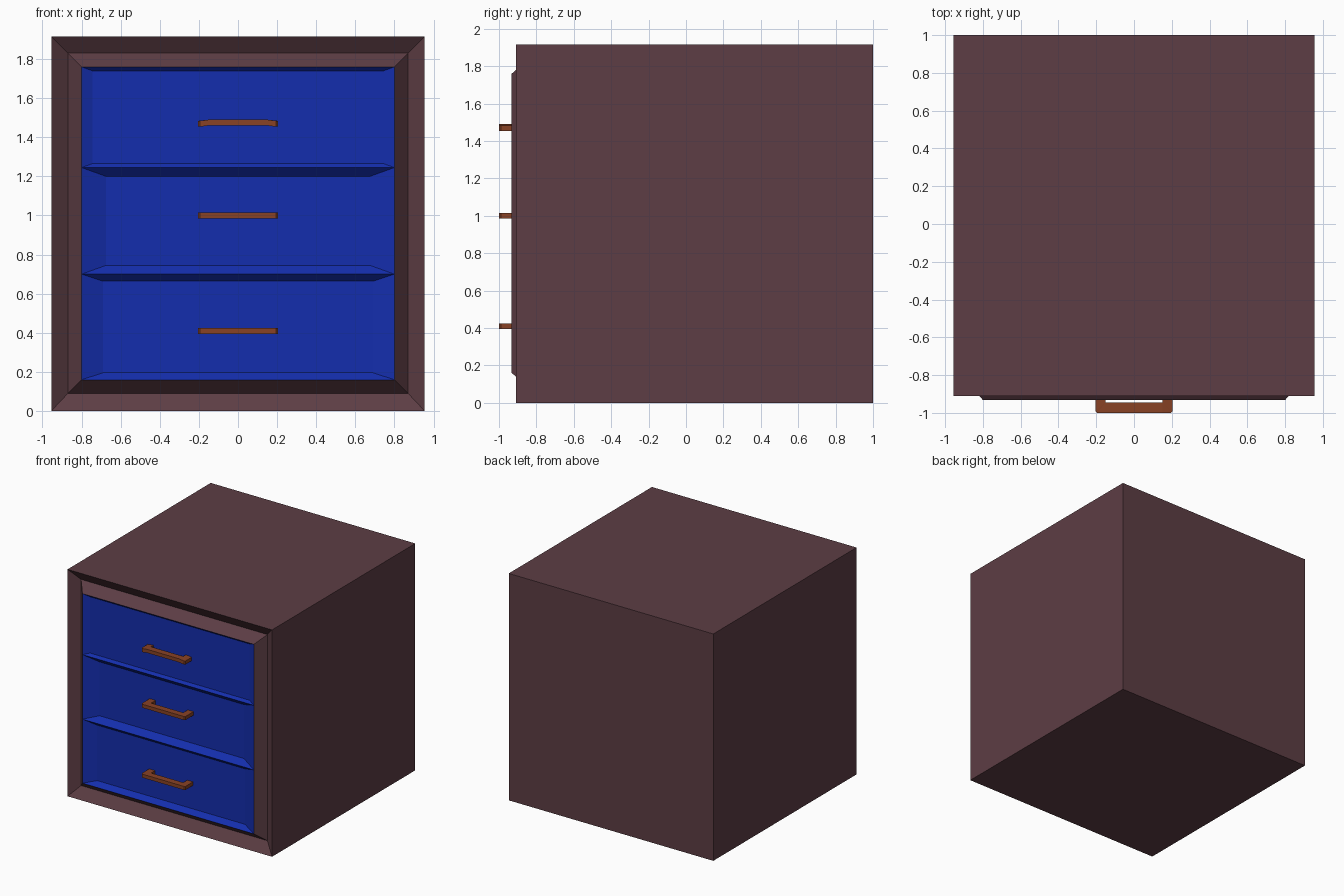
import bpy, bmesh

if "Cube" in bpy.data.objects:
    bpy.data.objects.remove(bpy.data.objects["Cube"])


def material(name, rgb):
    m = bpy.data.materials.new(name)
    m.diffuse_color = (*rgb, 1)
    m.use_nodes = True
    m.node_tree.nodes["Principled BSDF"].inputs["Base Color"].default_value = m.diffuse_color
    return m


WOOD = material("dark_wood", (0.109, 0.047, 0.058))
BLUE = material("blue_paint", (0.007, 0.027, 0.42))
BRONZE = material("bronze", (0.246, 0.054, 0.018))


def finish(bm, name, mat):
    bmesh.ops.recalc_face_normals(bm, faces=bm.faces)
    me = bpy.data.meshes.new(name)
    bm.to_mesh(me)
    bm.free()
    me.materials.append(mat)
    ob = bpy.data.objects.new(name, me)
    bpy.context.collection.objects.link(ob)
    return ob


def loft(name, rects, mat, cap_first, cap_last):
    """Bridge rectangles (x0, x1, z0, z1, y) one after another along y."""
    bm = bmesh.new()
    loops = [[bm.verts.new((x, y, z)) for x, z in ((x0, z0), (x1, z0), (x1, z1), (x0, z1))]
             for x0, x1, z0, z1, y in rects]
    for a, b in zip(loops, loops[1:]):
        for i in range(4):
            j = (i + 1) % 4
            bm.faces.new((a[i], a[j], b[j], b[i]))
    if cap_first:
        bm.faces.new(loops[0])
    if cap_last:
        bm.faces.new(loops[-1])
    return finish(bm, name, mat)


def handle(name, z, arch):
    """U-shaped pull: plan outline extruded upward, ends dropped by arch."""
    outline = [(-0.205, -0.87), (-0.205, -0.99), (-0.195, -1.0), (-0.15, -1.0),
               (0.15, -1.0), (0.195, -1.0), (0.205, -0.99), (0.205, -0.87),
               (0.15, -0.87), (0.15, -0.945), (-0.15, -0.945), (-0.15, -0.87)]
    bm = bmesh.new()
    face = bm.faces.new([bm.verts.new((x, y, z - 0.015)) for x, y in outline])
    ext = bmesh.ops.extrude_face_region(bm, geom=[face])
    top = [v for v in ext["geom"] if isinstance(v, bmesh.types.BMVert)]
    bmesh.ops.translate(bm, verts=top, vec=(0, 0, 0.03))
    for v in bm.verts:
        if abs(v.co.x) > 0.16:
            v.co.z -= arch
    bmesh.ops.triangulate(bm, faces=[f for f in bm.faces if len(f.verts) > 4])
    finish(bm, name, BRONZE)


# Cabinet with a V-groove frame around the drawer opening
loft("cabinet_body", [
    (-0.955, 0.955, 0.0, 1.915, 1.0),
    (-0.955, 0.955, 0.0, 1.915, -0.91),
    (-0.87, 0.87, 0.09, 1.83, -0.85),
    (-0.80, 0.80, 0.16, 1.76, -0.932)], WOOD, True, False)

# Drawers: z range, side inset, top/bottom inset, recess depth, handle height, handle arch
drawers = {
    "bottom": (0.16, 0.70, 0.11, 0.036, 0.04, 0.41, 0.0),
    "middle": (0.70, 1.245, 0.125, 0.045, 0.047, 1.0, 0.0),
    "top": (1.245, 1.76, 0.055, 0.02, 0.022, 1.475, 0.006),
}
for name, (z0, z1, ix, iz, depth, hz, arch) in drawers.items():
    loft(name + "_drawer_front", [
        (-0.80, 0.80, z0, z1, -0.932),
        (-0.80 + ix, 0.80 - ix, z0 + iz, z1 - iz, -0.932 + depth)], BLUE, False, True)
    handle(name + "_handle", hz, arch)

# Drawer panels are open sheets: make sure they face the front
for ob in bpy.data.objects:
    if ob.name.endswith("drawer_front"):
        if max(ob.data.polygons, key=lambda p: p.area).normal.y > 0:
            ob.data.flip_normals()
